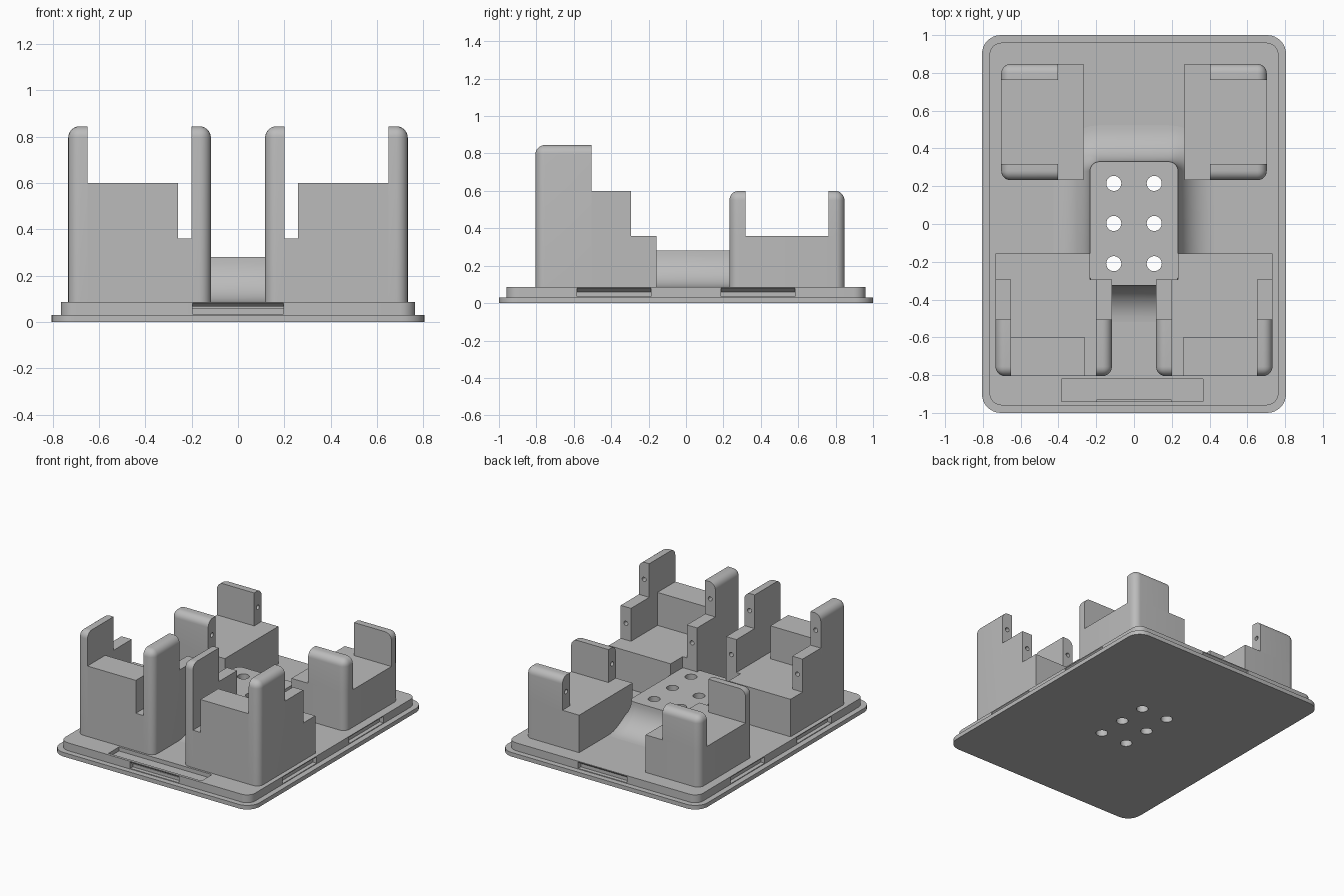
import bpy, bmesh, math
from mathutils import Matrix, Vector

if "Cube" in bpy.data.objects:
    bpy.data.objects.remove(bpy.data.objects["Cube"], do_unlink=True)

grey = bpy.data.materials.new("plain grey")
grey.use_nodes = True
COLOUR = (0.5, 0.5, 0.5, 1)
grey.diffuse_color = COLOUR
grey.node_tree.nodes["Principled BSDF"].inputs["Base Color"].default_value = COLOUR

DECK = 0.087    # top of the base
LOW, MID, TALL = 0.36, 0.6, 0.845    # heights of the block tiers
ROUND = 0.05


def finish(bm, name):
    bmesh.ops.recalc_face_normals(bm, faces=bm.faces)
    mesh = bpy.data.meshes.new(name)
    bm.to_mesh(mesh)
    bm.free()
    obj = bpy.data.objects.new(name, mesh)
    bpy.context.collection.objects.link(obj)
    mesh.materials.append(grey)
    return obj


def loft(name, rings):
    """Closed solid through rings of points with equal counts."""
    bm = bmesh.new()
    loops = [[bm.verts.new(p) for p in ring] for ring in rings]
    n = len(loops[0])
    for a, b in zip(loops, loops[1:]):
        for i in range(n):
            j = (i + 1) % n
            bm.faces.new((a[i], a[j], b[j], b[i]))
    bm.faces.new(loops[0])
    bm.faces.new(loops[-1])
    return finish(bm, name)


def prism(name, x0, x1, profile):
    return loft(name, [[(x, y, z) for y, z in profile] for x in (x0, x1)])


def box(name, x0, x1, y0, y1, z0, z1):
    return prism(name, x0, x1, [(y0, z0), (y1, z0), (y1, z1), (y0, z1)])


def rounded_ring(x0, x1, y0, y1, r, z, steps=8):
    pts = []
    for k, (cx, cy) in enumerate([(x1 - r, y1 - r), (x0 + r, y1 - r),
                                  (x0 + r, y0 + r), (x1 - r, y0 + r)]):
        for i in range(steps + 1):
            a = math.pi / 2 * (k + i / steps)
            pts.append((cx + r * math.cos(a), cy + r * math.sin(a), z))
    return pts


def round_outer(obj, x_out, y_out):
    """Round the three edges that meet at the outer top corner."""
    bm = bmesh.new()
    bm.from_mesh(obj.data)
    corner = Vector((x_out, y_out, TALL))
    corner.z = max(v.co.z for v in bm.verts)
    edges = [e for e in bm.edges if any((v.co - corner).length < 1e-4 for v in e.verts)]
    bmesh.ops.bevel(bm, geom=edges, offset=ROUND, segments=7, profile=0.5, affect='EDGES')
    bmesh.ops.recalc_face_normals(bm, faces=bm.faces)
    bm.to_mesh(obj.data)
    bm.free()


def rod(centre, radius, depth, axis):
    """Cylindrical cutter along the given axis."""
    bm = bmesh.new()
    turn = Vector((0, 0, 1)).rotation_difference(Vector(axis)).to_matrix().to_4x4()
    bmesh.ops.create_cone(bm, cap_ends=True, segments=24, radius1=radius, radius2=radius,
                          depth=depth, matrix=Matrix.Translation(centre) @ turn)
    return finish(bm, "cutter")


def cut(obj, cutters):
    for c in cutters:
        mod = obj.modifiers.new("cut", 'BOOLEAN')
        mod.operation, mod.solver, mod.object = 'DIFFERENCE', 'EXACT', c
    deps = bpy.context.evaluated_depsgraph_get()
    mesh = bpy.data.meshes.new_from_object(obj.evaluated_get(deps))
    obj.modifiers.clear()
    obj.data = mesh
    for c in cutters:
        bpy.data.objects.remove(c, do_unlink=True)


def mount_holes():
    return [rod((x, y, 0.15), 0.04, 0.5, (0, 0, 1))
            for x in (-0.107, 0.107) for y in (-0.21, 0.003, 0.215)]


# Base: flange and raised deck
flange = loft("base_flange", [rounded_ring(-0.805, 0.805, -1, 1, 0.1, z) for z in (0, 0.03)])
cut(flange, mount_holes())
deck = loft("base_deck", [rounded_ring(-0.765, 0.765, -0.96, 0.96, 0.065, z)
                          for z in (0.03, DECK)])

# Snap grooves around the deck and a shallow tray at the front
cutters = mount_holes()
groove = [(-0.02, 0.035), (0.03, 0.035), (0.03, 0.06), (0, 0.081), (-0.02, 0.081)]
places = [(0, -0.96, 0), (0, 0.96, 180)]
places += [(s * 0.765, y, s * 90) for s in (-1, 1) for y in (-0.385, 0.385)]
for x, y, turn in places:
    c = prism("cutter", -0.197, 0.197, groove)
    c.data.transform(Matrix.Translation((x, y, 0)) @ Matrix.Rotation(math.radians(turn), 4, 'Z'))
    cutters.append(c)
cutters.append(box("cutter", -0.385, 0.365, -0.94, -0.82, 0.058, 0.2))
cut(deck, cutters)

# Central pedestal flaring into the deck
top, rings = 0.28, []
flare = top - DECK
for i in range(13):
    a = math.pi / 2 * i / 12
    d = flare * (1 - math.cos(a))
    rings.append(rounded_ring(-0.233 - d, 0.233 + d, -0.325 - d, 0.33 + d,
                              ROUND + d, top - flare * math.sin(a)))
pedestal = loft("centre_pedestal", rings)
cut(pedestal, mount_holes())

FRONT, STEP1, STEP2, BACK = -0.805, -0.505, -0.295, -0.157
for side, s in (("left", 1), ("right", -1)):
    # Front walls: tall rounded post followed by lower steps
    for part, x_in, x_out, end in (("outer", 0.65, 0.733, BACK), ("inner", 0.2, 0.117, STEP2)):
        post = box(f"{side}_front_{part}_post", s * x_in, s * x_out, FRONT, STEP1, DECK, TALL)
        round_outer(post, s * x_out, FRONT)
        profile = [(STEP1, DECK), (end, DECK)]
        if end > STEP2:
            profile += [(end, LOW), (STEP2, LOW)]
        profile += [(STEP2, MID), (STEP1, MID)]
        steps = prism(f"{side}_front_{part}_steps", s * x_in, s * x_out, profile)
        xc = s * (x_in + x_out) / 2
        cut(post, [rod((xc, STEP1, 0.72), 0.016, 0.24, (0, 1, 0))])
        cut(steps, [rod((xc, STEP2, 0.48), 0.016, 0.24, (0, 1, 0))])
    # Front cradle floor and its raised front block
    prism(f"{side}_front_cradle", s * 0.26, s * 0.65,
          [(FRONT, DECK), (BACK, DECK), (BACK, LOW), (-0.6, LOW), (-0.6, MID), (FRONT, MID)])
    box(f"{side}_front_channel", s * 0.2, s * 0.26, FRONT, STEP2, DECK, LOW)
    box(f"{side}_front_channel_end", s * 0.233, s * 0.26, STEP2, BACK, DECK, LOW)
    # Rear block with two end walls
    y0, y1 = 0.232, 0.847
    body = rounded_ring(0.268, 0.703, y0, y1, ROUND, DECK)
    outline = [(0.268, y1), (0.268, y0)] + [p[:2] for p in body if p[0] > 0.6]
    keep = sorted(outline[2:], key=lambda p: p[1])
    outline = [(0.268, y1), (0.268, y0)] + keep
    loft(f"{side}_rear_block", [[(s * x, y, z) for x, y in outline] for z in (DECK, LOW)])
    for part, y_out, y_in in (("near", y0, 0.318), ("far", y1, 0.762)):
        wall = box(f"{side}_rear_{part}_wall", s * 0.403, s * 0.703, y_out, y_in, LOW, MID)
        round_outer(wall, s * 0.703, y_out)
        cut(wall, [rod((s * 0.403, (y_out + y_in) / 2, 0.48), 0.016, 0.24, (1, 0, 0))])

# Smooth the rounds, keep the edges sharp
bpy.ops.object.select_all(action='DESELECT')
for obj in bpy.context.collection.objects:
    if obj.type == 'MESH':
        obj.select_set(True)
        bpy.context.view_layer.objects.active = obj
bpy.ops.object.shade_smooth_by_angle(angle=math.radians(30))
